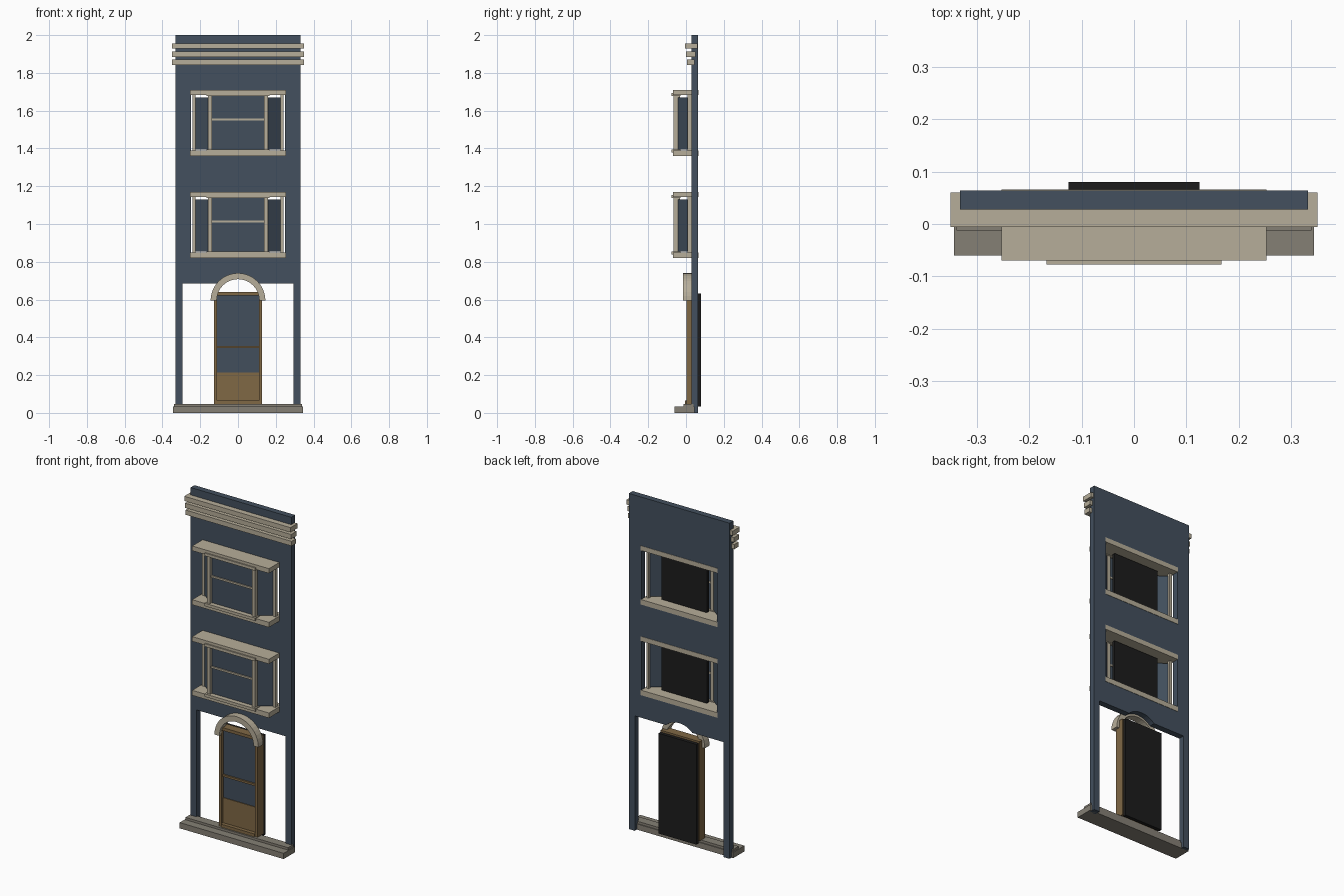
import bpy, bmesh, math
from mathutils import Vector

if "Cube" in bpy.data.objects:
    bpy.data.objects.remove(bpy.data.objects["Cube"], do_unlink=True)


def material(name, color):
    m = bpy.data.materials.new(name)
    m.use_nodes = True
    m.diffuse_color = (*color, 1)
    m.node_tree.nodes["Principled BSDF"].inputs["Base Color"].default_value = (*color, 1)
    return m


WALL = material("slate blue paint", (0.056, 0.080, 0.112))
GLASS = material("blue glass", (0.054, 0.078, 0.108))
TRIM = material("cream stone", (0.47, 0.42, 0.32))
STONE = material("grey stone", (0.235, 0.216, 0.178))
WOOD = material("brown wood", (0.215, 0.138, 0.060))
DARK = material("black board", (0.012, 0.012, 0.012))


def finish(name, bm, mat):
    bmesh.ops.recalc_face_normals(bm, faces=bm.faces)
    mesh = bpy.data.meshes.new(name)
    bm.to_mesh(mesh)
    bm.free()
    mesh.materials.append(mat)
    ob = bpy.data.objects.new(name, mesh)
    bpy.context.collection.objects.link(ob)
    return ob


def box(name, mat, x, y, z, turn=0):
    """Box from three (low, high) ranges, optionally turned about its own z axis."""
    bm = bmesh.new()
    bmesh.ops.create_cube(bm, size=1)
    for v in bm.verts:
        v.co = Vector(((v.co[i]) * (r[1] - r[0]) for i, r in enumerate((x, y, z))))
    ob = finish(name, bm, mat)
    ob.location = [sum(r) / 2 for r in (x, y, z)]
    ob.rotation_euler.z = turn
    return ob


def wide(name, mat, half, y, z):
    return box(name, mat, (-half, half), y, z)


def pair(name, mat, x, y, z):
    box("left_" + name, mat, x, y, z)
    box("right_" + name, mat, (-x[1], -x[0]), y, z)


def prism(name, mat, outline, y):
    """Extrude an x-z outline along y."""
    bm = bmesh.new()
    face = bm.faces.new([bm.verts.new((px, y[0], pz)) for px, pz in outline])
    new = bmesh.ops.extrude_face_region(bm, geom=[face])["geom"]
    bmesh.ops.translate(bm, vec=(0, y[1] - y[0], 0),
                        verts=[g for g in new if isinstance(g, bmesh.types.BMVert)])
    return finish(name, bm, mat)


def arc(radius, z, steps=20):
    return [(radius * math.cos(math.pi * i / steps), z + radius * math.sin(math.pi * i / steps))
            for i in range(steps + 1)]


# Wall with open ground floor, arch notch and two window openings
WALL_Y = (0.028, 0.064)
BAYS = (0.82, 1.36)
BAY_H = 0.35
SPRING = 0.595
wall = wide("facade_wall", WALL, 0.332, WALL_Y, (0, 2))
cutters = [wide("shop_cutter", WALL, 0.293, (-0.1, 0.2), (-0.1, 0.685)),
           prism("arch_cutter", WALL, arc(0.125, SPRING), (-0.1, 0.2))]
cutters += [wide("window_cutter", WALL, 0.25, (-0.1, 0.2), (b + 0.01, b + BAY_H - 0.01)) for b in BAYS]
for c in cutters:
    mod = wall.modifiers.new("opening", "BOOLEAN")
    mod.operation = "DIFFERENCE"
    mod.solver = "EXACT"
    mod.object = c
bpy.context.view_layer.update()
cut = bpy.data.meshes.new_from_object(wall.evaluated_get(bpy.context.evaluated_depsgraph_get()))
wall.modifiers.clear()
wall.data = cut
for c in cutters:
    bpy.data.objects.remove(c, do_unlink=True)

# Cornice bands, stepping out towards the top
for i, (front, back) in enumerate(((0.005, 0.045), (0.0, 0.05), (-0.006, 0.06))):
    z = 1.842 + i * 0.043
    wide(f"cornice_band_{i + 1}", TRIM, 0.35, (front, back), (z, z + 0.028))

# Bay windows
for n, b in enumerate(BAYS):
    tag = f"bay_{n + 1}_"
    low, high = b + 0.03, b + BAY_H - 0.028
    wide(tag + "sill", TRIM, 0.253, (-0.07, 0.066), (b, low))
    wide(tag + "head", TRIM, 0.253, (-0.07, 0.066), (high, b + BAY_H))
    wide(tag + "sill_trim", TRIM, 0.167, (-0.077, -0.03), (low - 0.012, low + 0.005))
    wide(tag + "head_trim", TRIM, 0.167, (-0.077, -0.03), (high - 0.005, high + 0.012))
    pair(tag + "front_post", TRIM, (0.138, 0.158), (-0.065, -0.032), (low, high))
    pair(tag + "wall_post", TRIM, (0.226, 0.242), (0.008, 0.028), (low, high))
    wide(tag + "front_glass", GLASS, 0.138, (-0.049, -0.043), (low, high))
    wide(tag + "glazing_bar", TRIM, 0.138, (-0.056, -0.04), (b + 0.188, b + 0.199))
    wide(tag + "back_board", DARK, 0.15, (0.0, 0.018), (low + 0.01, high - 0.012))
    # Side panes slant back from the front posts to the wall
    a, e = Vector((0.15, -0.045)), Vector((0.234, 0.018))
    mid, half = (a + e) / 2, (e - a).length / 2
    slant = math.atan2(e.y - a.y, e.x - a.x)
    for side, s in (("left", 1), ("right", -1)):
        box(tag + side + "_glass", GLASS, (s * mid.x - half, s * mid.x + half),
            (mid.y - 0.003, mid.y + 0.003), (low + 0.005, high - 0.012), s * slant)

# Ground plinth and step
wide("plinth", STONE, 0.343, (-0.06, 0.045), (0, 0.034))
wide("plinth_step", STONE, 0.338, (-0.012, 0.04), (0.034, 0.048))

# Door
pair("door_jamb", WOOD, (0.11, 0.128), (0.003, 0.055), (0.048, 0.64))
wide("door_head", WOOD, 0.11, (0.003, 0.055), (0.622, 0.64))
wide("door_lower_panel", WOOD, 0.11, (0.018, 0.04), (0.048, 0.215))
wide("door_threshold", WOOD, 0.11, (-0.004, 0.03), (0.048, 0.066))
wide("door_glass", GLASS, 0.11, (0.022, 0.03), (0.215, 0.622))
wide("door_glazing_bar", WOOD, 0.11, (0.012, 0.03), (0.343, 0.355))
wide("door_back_board", DARK, 0.125, (0.06, 0.08), (0.035, 0.632))

# Arched hood over the door
prism("door_arch", TRIM, arc(0.145, SPRING) + arc(0.113, SPRING)[::-1], (-0.015, 0.03))
